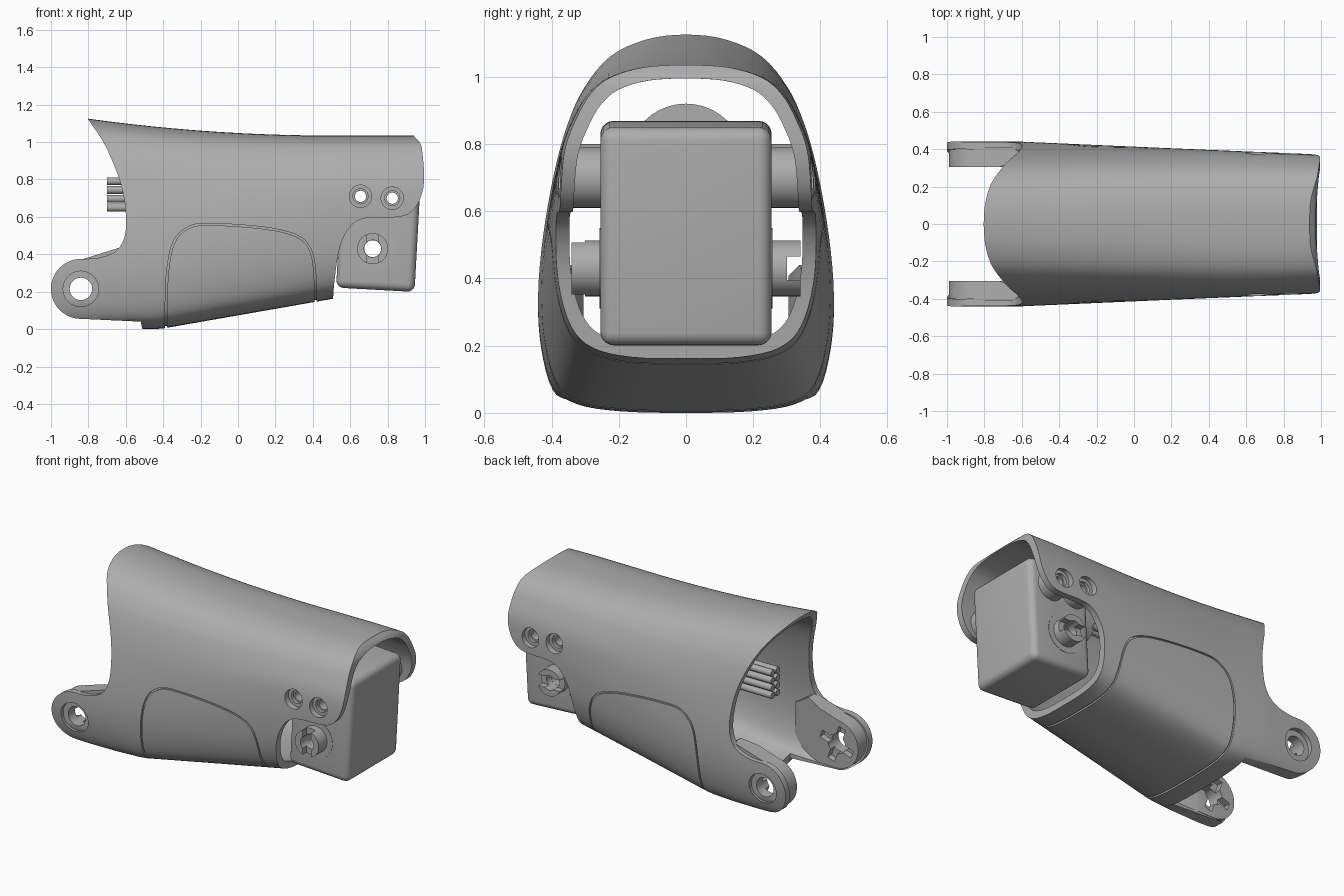
import bpy, bmesh, math
from mathutils import Vector, Matrix

cube = bpy.data.objects.get("Cube")
if cube:
    bpy.data.objects.remove(cube)

grey = bpy.data.materials.new("plain grey")
grey.use_nodes = True
tone = (0.42, 0.42, 0.42, 1)
grey.diffuse_color = tone
grey.node_tree.nodes["Principled BSDF"].inputs["Base Color"].default_value = tone


def make(name, bm):
    bmesh.ops.recalc_face_normals(bm, faces=bm.faces)
    mesh = bpy.data.meshes.new(name)
    bm.to_mesh(mesh)
    bm.free()
    obj = bpy.data.objects.new(name, mesh)
    bpy.context.collection.objects.link(obj)
    mesh.materials.append(grey)
    return obj


def activate(obj):
    bpy.ops.object.select_all(action='DESELECT')
    obj.select_set(True)
    bpy.context.view_layer.objects.active = obj


def combine(obj, cutter, operation='DIFFERENCE'):
    mod = obj.modifiers.new("cut", 'BOOLEAN')
    mod.operation, mod.solver, mod.object = operation, 'EXACT', cutter
    activate(obj)
    bpy.ops.object.modifier_apply(modifier=mod.name)
    bpy.data.objects.remove(cutter)


def bevel(obj, width, segments):
    mod = obj.modifiers.new("round", 'BEVEL')
    mod.width, mod.segments = width, segments
    activate(obj)
    bpy.ops.object.modifier_apply(modifier=mod.name)


def smooth(points, closed=False, steps=5):
    """Catmull-Rom curve through 2D points."""
    p = [Vector(q) for q in points]
    n = len(p)
    at = (lambda i: p[i % n]) if closed else (lambda i: p[max(0, min(n - 1, i))])
    out = []
    for i in range(n if closed else n - 1):
        a, b, c, d = (at(i + k) for k in (-1, 0, 1, 2))
        for k in range(steps):
            t = k / steps
            out.append(b + ((c - a) * t + (2 * a - 5 * b + 4 * c - d) * t * t
                            + (3 * b - a - 3 * c + d) * t ** 3) / 2)
    return out if closed else out + [p[-1]]


def arc(x, z, r, start=0, end=360, n=40):
    angles = [math.radians(start + (end - start) * i / n) for i in range(n)]
    return [Vector((x + r * math.cos(a), z + r * math.sin(a))) for a in angles]


def prism_bm(outline, y0, y1):
    bm = bmesh.new()
    rings = [[bm.verts.new((p[0], y, p[1])) for p in outline] for y in (y0, y1)]
    for ring in rings:
        bm.faces.new(ring)
    n = len(outline)
    for i in range(n):
        j = (i + 1) % n
        bm.faces.new((rings[0][i], rings[0][j], rings[1][j], rings[1][i]))
    return bm


def prism(name, outline, y0=-1, y1=1):
    return make(name, prism_bm(outline, y0, y1))


# Shell cross-sections: wide low rear, boxier front
REAR = [(0, 0), (.45, .004), (.75, .02), (.9, .06), (.98, .17), (1, .3), (.962, .46),
        (.88, .64), (.79, .775), (.68, .87), (.51, .947), (.27, .988), (0, 1)]
FRONT = [(0, 0), (.4, .005), (.7, .04), (.87, .12), (.97, .27), (1, .45), (1, .6),
         (.97, .72), (.88, .82), (.77, .9), (.61, .957), (.34, .992), (0, 1)]


def section(x, inset):
    blend = max(0, min(1, (x + .8) / 1.6))
    half = [Vector(a).lerp(Vector(b), blend) for a, b in zip(REAR, FRONT)]
    ring = smooth(half + [Vector((-p.x, p.y)) for p in half[-2:0:-1]], True, 4)
    width = .44 - max(0, x + .6) * .044 - inset
    top = 1.035 + .09 * (max(0, .5 - x) / 1.3) ** 2 - inset
    base = min(.163, max(0, x + .42) * .175) + inset
    return [(x, p.x * width, base + p.y * (top - base)) for p in ring]


def tube(name, outer, inner, steps=44):
    bm = bmesh.new()
    rows = []
    for inset in (outer, inner):
        rows.append([[bm.verts.new(v) for v in section(-1.1 + 2.2 * i / steps, inset)]
                     for i in range(steps + 1)])
    loops = rows[0] + rows[1][::-1]
    for a, b in zip(loops, loops[1:] + loops[:1]):
        for i in range(len(a)):
            j = (i + 1) % len(a)
            bm.faces.new((a[i], a[j], b[j], b[i]))
    return make(name, bm)


# Main shell trimmed to its side outline
EAR = (-.84, .215)
rear_edge = smooth([(-.85, 1.2), (-.8, 1.12), (-.72, 1), (-.66, .87), (-.62, .75), (-.6, .62),
                    (-.605, .5), (-.65, .42), (-.74, .382), (-.84, .375)])
front_edge = smooth([(.505, .1), (.515, .25), (.54, .42), (.58, .52), (.64, .58), (.72, .597),
                     (.86, .6), (.93, .63), (.975, .7), (.995, .8), (.985, .95), (.97, 1),
                     (.935, 1.04), (.9, 1.1)])
outline = (rear_edge[:-1] + arc(*EAR, .16, 90, 270) + [(-.84, .055), (-.52, .04), (-.49, -.1),
           (.5, -.1)] + front_edge + [(.9, 1.3), (-.85, 1.3)])
shell = tube("shell", 0, .04)
combine(shell, prism("side_outline", outline), 'INTERSECT')

# Clear gap between the ears
gap = [(-1.2, -.1), (-.515, -.1), (-.515, .25), (-1.2, .25)]
combine(shell, prism("ear_gap", gap, -.305, .305))

# Panel seam groove
path = smooth([(-.385, -.1), (-.385, .1), (-.375, .32), (-.34, .47), (-.26, .545), (-.15, .56),
               (.08, .547), (.25, .52), (.35, .475), (.395, .4), (.412, .28), (.415, .1), (.415, -.1)])
sides = []
for i, p in enumerate(path):
    run = (path[min(i + 1, len(path) - 1)] - path[max(i - 1, 0)]).normalized()
    sides.append((p, Vector((-run.y, run.x)) * .005))
groove = tube("groove", -.004, .01)
combine(groove, prism("seam", [p + o for p, o in sides] + [p - o for p, o in sides[::-1]]), 'INTERSECT')
combine(shell, groove)

# Screw and pivot openings in the shell
SCREWS = [(.655, .71), (.825, .70)]
HORN = (.72, .43)
for spot in SCREWS:
    combine(shell, prism("screw_opening", arc(*spot, .06)))
combine(shell, prism("pivot_opening", arc(*EAR, .095)))
parts = [shell]

# Motor housing with through holes
bm = bmesh.new()
bmesh.ops.create_cube(bm, size=1)
bmesh.ops.scale(bm, vec=(.42, .51, .65), verts=bm.verts)
bmesh.ops.rotate(bm, matrix=Matrix.Rotation(.055, 3, 'Y'), verts=bm.verts)
bmesh.ops.translate(bm, vec=(.752, 0, .535), verts=bm.verts)
motor = make("motor_housing", bm)
bevel(motor, .04, 5)
for spot, radius in [(s, .03) for s in SCREWS] + [(HORN, .045)]:
    combine(motor, prism("bore", arc(*spot, radius)))
parts.append(motor)

for side, label in ((-1, "front"), (1, "back")):
    # Screw standoffs
    for k, spot in enumerate(SCREWS):
        post = prism(f"{label}_standoff_{k}", arc(*spot, .09), side * .24, side * .345)
        combine(post, prism("bore", arc(*spot, .03)))
        combine(post, prism("screw_seat", arc(*spot, .04), side * .325, side * .4))
        parts.append(post)

    # Output hub with a slot, on a flat disc
    hub = prism(f"{label}_hub", arc(*HORN, .083), side * .24, side * .34)
    combine(hub, prism("bore", arc(*HORN, .046)))
    w, h = (.03, .1) if side < 0 else (.1, .035)
    x, z = HORN
    slot = [(x - w, z - h), (x + w, z - h), (x + w, z + h), (x - w, z + h)]
    combine(hub, prism("slot", slot, side * .3, side * .4))
    disc = prism(f"{label}_hub_disc", arc(*HORN, .12), side * .24, side * .257)
    combine(disc, prism("bore", arc(*HORN, .046)))
    parts += [hub, disc]

    # Pivot ear pad, tapering into the shell
    pad_outline = arc(*EAR, .15, 100, 270) + [(-.84, .065), (-.56, .065), (-.5, .1), (-.5, .36), (-.62, .44)]
    bm = prism_bm(pad_outline, .305, .41)
    bmesh.ops.bisect_plane(bm, geom=bm.verts[:] + bm.edges[:] + bm.faces[:],
                           plane_co=(-.72, .305, 0), plane_no=(.07, -.22, 0), clear_outer=True)
    bmesh.ops.holes_fill(bm, edges=[e for e in bm.edges if e.is_boundary])
    bmesh.ops.scale(bm, vec=(1, side, 1), verts=bm.verts)
    pad = make(f"{label}_ear_pad", bm)
    combine(pad, tube("pad_limit", .012, .2), 'INTERSECT')
    combine(pad, prism("bore", arc(*EAR, .06)))
    # Cross-shaped horn recess on the inner face
    for turn in (20, 110):
        bar = [Vector((sx * .115, sz * .025)) for sx, sz in ((-1, -1), (1, -1), (1, 1), (-1, 1))]
        spin = Matrix.Rotation(math.radians(turn), 2)
        combine(pad, prism("recess", [spin @ p + Vector(EAR) for p in bar], side * .25, side * .345))
    parts.append(pad)


def rod(name, x0, x1, y, z, radius, sides):
    bm = bmesh.new()
    place = Matrix.Translation(((x0 + x1) / 2, y, z)) @ Matrix.Rotation(math.pi / 2, 4, 'Y')
    bmesh.ops.create_cone(bm, cap_ends=True, segments=sides, radius1=radius, radius2=radius,
                          depth=x1 - x0, matrix=place)
    parts.append(make(name, bm))


# Cable gland and cable bundle
rod("cable_gland", .4, .56, 0, .745, .175, 40)
for row in range(4):
    for column in range(2):
        rod(f"cable_{row}_{column}", -.7, .42, .08 + column * .05, .65 + row * .047, .021, 14)

for part in parts:
    activate(part)
    bpy.ops.object.shade_smooth_by_angle(angle=math.radians(32))
